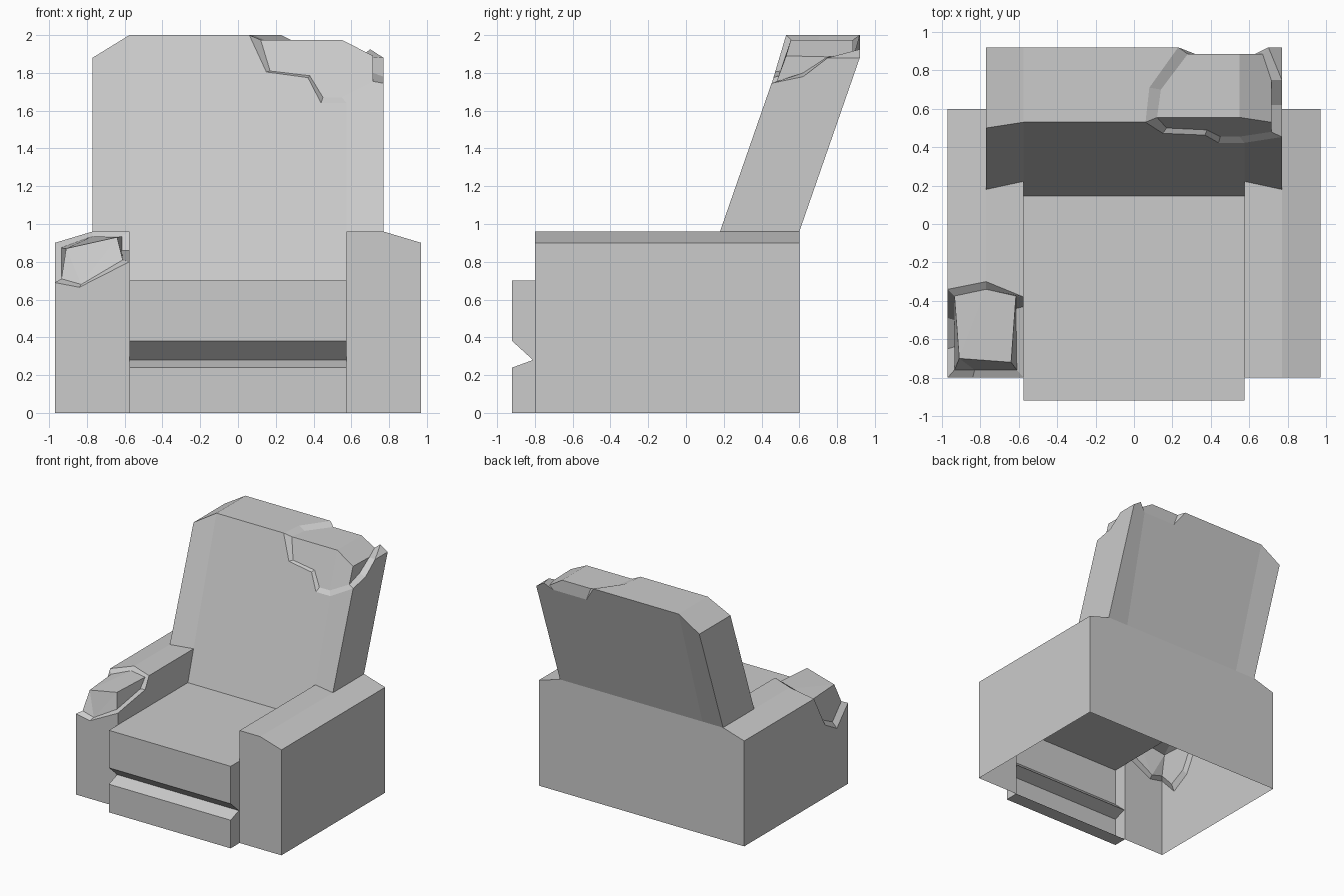
import bpy, bmesh
from mathutils import Vector

if "Cube" in bpy.data.objects:
    bpy.data.objects.remove(bpy.data.objects["Cube"])

O, M, I = 0.97, 0.77, 0.575          # outer, shoulder and inner half-widths
FRONT, REAR = -0.80, 0.60


def make_part(name, panels, inside):
    """Weld flat panels into one open shell, facing away from an inside point."""
    bm = bmesh.new()
    welded = {}
    for panel in panels:
        verts = []
        for p in panel:
            key = tuple(round(c, 4) for c in p)
            if key not in welded:
                welded[key] = bm.verts.new(key)
            if welded[key] not in verts:
                verts.append(welded[key])
        if len(verts) > 2 and bm.faces.get(verts) is None:
            bm.faces.new(verts)
    bm.normal_update()
    for f in bm.faces:
        if f.normal.dot(f.calc_center_median() - Vector(inside)) < 0:
            f.normal_flip()
    mesh = bpy.data.meshes.new(name)
    bm.to_mesh(mesh)
    bm.free()
    obj = bpy.data.objects.new(name, mesh)
    bpy.context.collection.objects.link(obj)
    return obj


def band(outer, inner):
    """Strip of quads joining two closed loops (torn edge to padding)."""
    n = len(outer)
    return [(outer[k], outer[(k + 1) % n], inner[(k + 1) % n], inner[k])
            for k in range(n)]


def arm_panels(s, top_mid, top_out, out_path, front_out, front_mid, front_in,
               in_path, top_in):
    """Arm shell; the named points trace its front upper corner."""
    return [
        [(s*O, FRONT, 0), (s*O, REAR, 0), (s*O, REAR, .9), top_out, *out_path, front_out],
        [top_out, (s*O, REAR, .9), (s*M, REAR, .96), (s*M, .18, .96), top_mid],
        [top_mid, (s*M, .18, .96), (s*I, .222, .96), top_in],
        [top_in, (s*I, .222, .96), (s*I, .145, .7), (s*I, FRONT, .7), front_in, *in_path],
        [(s*I, FRONT, 0), (s*O, FRONT, 0), front_out, front_mid, front_in, (s*I, FRONT, .7)],
    ]


# Intact arm
mid, out, inn = (M, FRONT, .96), (O, FRONT, .9), (I, FRONT, .96)
make_part("right_arm", arm_panels(1, mid, out, [], out, mid, inn, [], inn), (M, -.1, .4))

# Torn arm: rim of the tear and the padding edge inside it
rim = [(-M, -.30, .96), (-O, -.34, .90), (-O, -.49, .62), (-O, -.65, .53),
       (-O, FRONT, .69), (-.84, FRONT, .665), (-I, FRONT, .80),
       (-I, -.43, .86), (-I, -.38, .96)]
pad = [(-M, -.34, .935), (-.935, -.375, .875), (-.935, -.50, .65), (-.935, -.64, .58),
       (-.935, -.76, .71), (-.83, -.76, .68), (-.61, -.76, .81),
       (-.615, -.44, .86), (-.615, -.375, .935)]
make_part("left_arm",
          arm_panels(-1, rim[0], rim[1], rim[2:4], rim[4], rim[5], rim[6], rim[7:8], rim[8])
          + band(rim, pad), (-M, -.1, .3))
t1, t2 = (-.91, -.70, .87), (-.64, -.72, .93)
make_part("arm_padding", [
    [pad[0], pad[1], t1], [pad[0], t1, t2, pad[8]],
    [t1, pad[5], t2], [t2, pad[5], pad[6]], [t1, pad[4], pad[5]],
    [pad[1], pad[2], pad[3], pad[4], t1], [t2, pad[6], pad[7], pad[8]]],
    (-.77, -.52, .72))

# Seat: notched front profile swept across the width
profile = [(FRONT, 0), (-.92, 0), (-.92, .24), (-.81, .28), (-.92, .38), (-.92, .70), (FRONT, .70)]
seat = [[(x, y, z) for y, z in profile] for x in (-I, I)]
path = profile[:-1] + [(.145, .70)]
seat += [[(-I, *a), (I, *a), (I, *b), (-I, *b)] for a, b in zip(path, path[1:])]
make_part("seat", seat, (0, -.4, .35))

# Rear panel of the base
make_part("rear_panel", [[(x, REAR, z) for x, z in
          ((-O, 0), (O, 0), (O, .9), (M, .96), (-M, .96), (-O, .9))]], (0, 0, .4))

# Backrest with a torn upper right corner
tear = [(.06, .53, 2), (.15, .472, 1.805), (.37, .463, 1.775), (.44, .423, 1.64),
        (I, .423, 1.64), (M, .453, 1.745), (M, .62, 1.78), (M, .75, 1.88),
        (.70, .92, 1.925), (.63, .885, 1.87), (.32, .885, 1.87), (.23, .92, 2), (.08, .71, 2)]
fill = [(.12, .555, 1.975), (.17, .50, 1.81), (.38, .49, 1.785), (.45, .455, 1.67),
        (.55, .455, 1.67), (.715, .48, 1.755), (.715, .62, 1.80), (.715, .75, 1.885),
        (.67, .885, 1.90), tear[9], tear[10], (.28, .885, 1.975), (.14, .70, 1.975)]
lf, lr = (-I, .53, 2), (-I, .92, 2)                    # left top, front and rear
sf, sr = (-M, .50, 1.88), (-M, .92, 1.88)              # left shoulder
tip = (M, .92, 1.88)                                   # surviving rear right tip
back = [
    [(-I, .145, .7), (I, .145, .7), (I, .222, .96), *tear[4::-1], lf, (-I, .222, .96)],
    [(-I, .222, .96), (-M, .18, .96), sf, lf],
    [(I, .222, .96), (M, .18, .96), tear[5], tear[4]],
    [(-M, .18, .96), (-M, REAR, .96), sr, sf],
    [(M, .18, .96), (M, REAR, .96), tip, tear[7], tear[6], tear[5]],
    [lf, tear[0], tear[12], tear[11], lr],
    [lf, sf, sr, lr],
    [tear[7], tip, tear[8]],
    [(-I, REAR, .96), (I, REAR, .96), *tear[9:12], lr],
    [(-M, REAR, .96), (-I, REAR, .96), lr, sr],
    [(I, REAR, .96), (M, REAR, .96), tip, tear[8], tear[9]],
]
make_part("backrest", back + band(tear, fill), (.2, .45, 1.3))
c1, c2, c3 = (.55, .555, 1.975), (.55, .885, 1.975), (.715, .53, 1.89)
make_part("backrest_padding", [
    [fill[0], c1, c2, fill[11], fill[12]], [*fill[:5], c1],
    [fill[4], fill[5], c3, c1], [*fill[5:8], c3],
    [c1, c3, fill[7], fill[8], c2], [c2, *fill[8:12]]],
    (.45, .70, 1.8))
